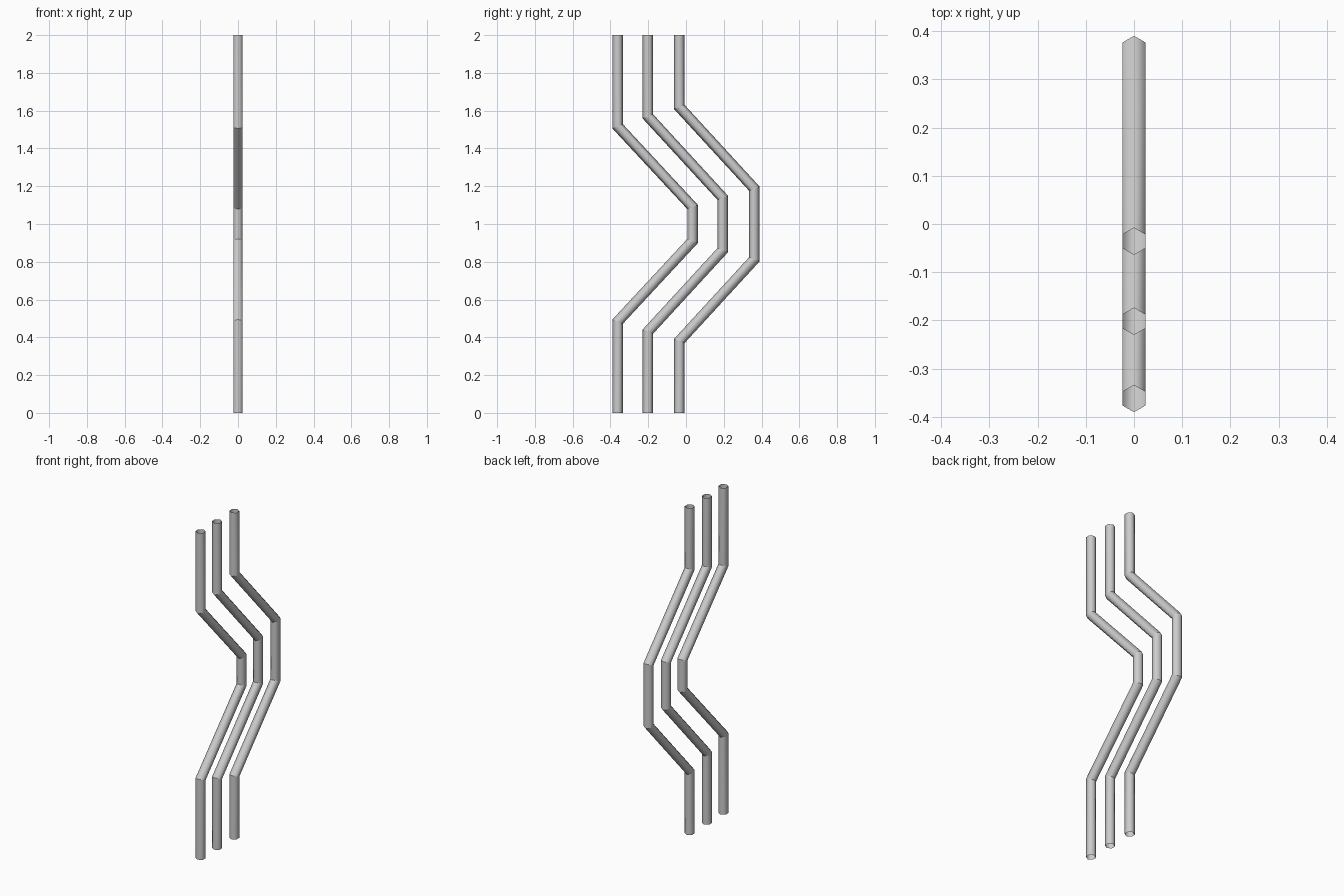
import bpy, bmesh, math

cube = bpy.data.objects.get("Cube")
if cube:
    bpy.data.objects.remove(cube, do_unlink=True)

RADIUS = 0.028
SIDES = 6

grey = bpy.data.materials.new("light_grey")
grey.use_nodes = True
colour = (0.6, 0.6, 0.6, 1)
grey.diffuse_color = colour
grey.node_tree.nodes["Principled BSDF"].inputs["Base Color"].default_value = colour


def bent_pipe(name, y_end, y_mid, z_outer, z_inner):
    """Open hexagonal tube, mirrored about z = 1, with mitred bends."""
    upper = [(y_end, z_outer), (y_mid, z_inner)]
    path = [(y_end, 2)] + upper + [(y, 2 - z) for y, z in reversed(upper)] + [(y_end, 0)]
    miter = math.tan(math.atan2(y_mid - y_end, z_outer - z_inner) / 2)
    tilts = [0, miter, miter, -miter, -miter, 0]

    bm = bmesh.new()
    rings = []
    for (y, z), tilt in zip(path, tilts):
        ring = []
        for i in range(SIDES):
            a = math.tau * i / SIDES
            dy = RADIUS * math.cos(a)
            ring.append(bm.verts.new((RADIUS * math.sin(a), y + dy, z + tilt * dy)))
        rings.append(ring)

    # Tube walls, round across and creased at each bend
    for top, low in zip(rings, rings[1:]):
        for i in range(SIDES):
            j = (i + 1) % SIDES
            bm.faces.new((top[i], top[j], low[j], low[i])).smooth = True
    for ring in rings:
        for i in range(SIDES):
            bm.edges.get((ring[i], ring[(i + 1) % SIDES])).smooth = False

    # Face the walls outwards
    bm.normal_update()
    wall = bm.faces[:][0]
    centre = wall.calc_center_median()
    if wall.normal.x * centre.x + wall.normal.y * (centre.y - y_end) < 0:
        bmesh.ops.reverse_faces(bm, faces=bm.faces[:])

    mesh = bpy.data.meshes.new(name)
    bm.to_mesh(mesh)
    bm.free()
    mesh.materials.append(grey)
    bpy.context.collection.objects.link(bpy.data.objects.new(name, mesh))


bent_pipe("front_pipe", -0.362, 0.035, 1.517, 1.09)
bent_pipe("middle_pipe", -0.202, 0.195, 1.57, 1.138)
bent_pipe("back_pipe", -0.036, 0.362, 1.62, 1.187)
